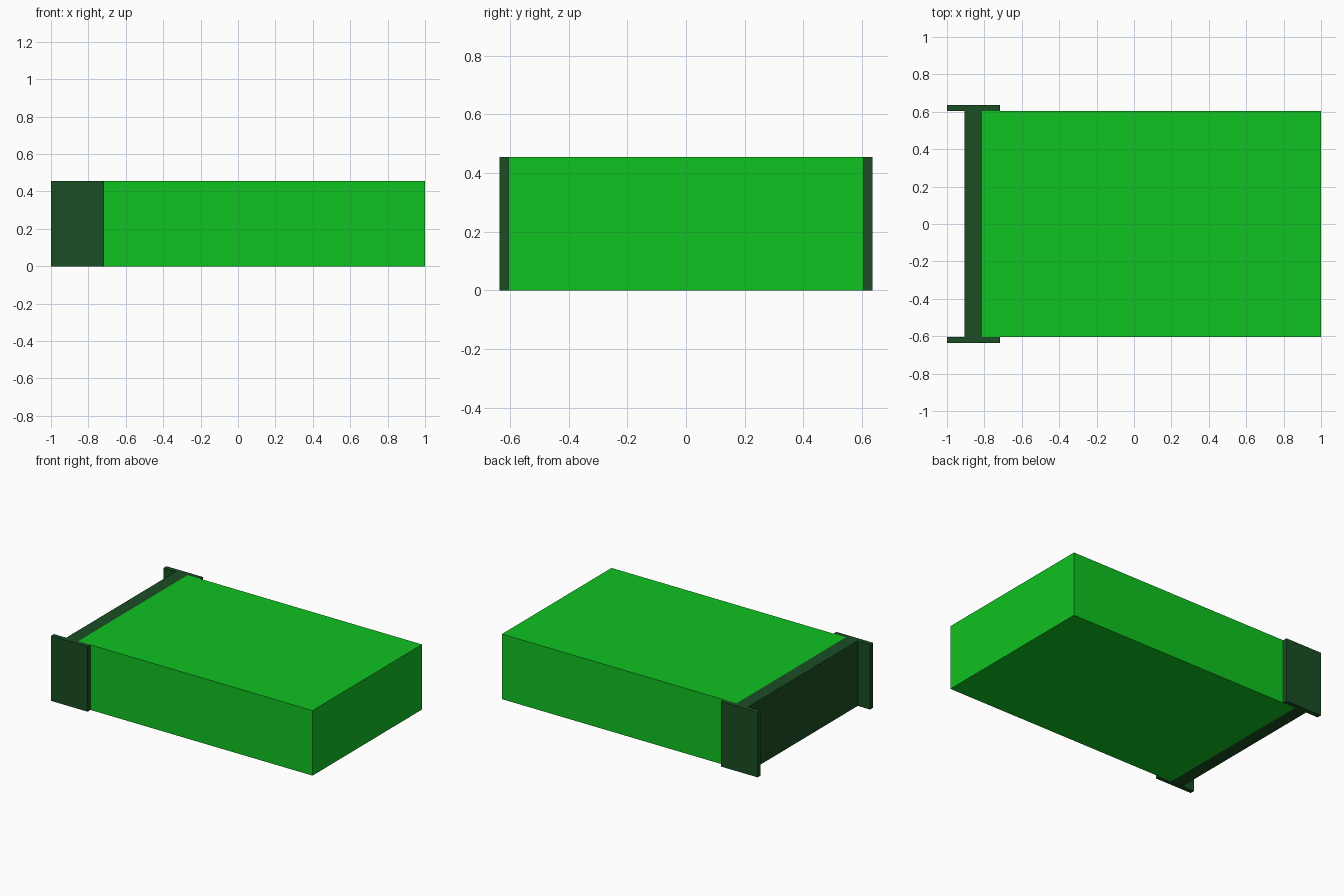
import bpy

if "Cube" in bpy.data.objects:
    bpy.data.objects.remove(bpy.data.objects["Cube"])

HEIGHT = 0.455
HALF_WIDTH = 0.605     # inner faces of the flanges
OUTER_WIDTH = 0.637    # outer faces of the flanges


def material(name, color):
    mat = bpy.data.materials.new(name)
    mat.diffuse_color = (*color, 1.0)
    mat.use_nodes = True
    mat.node_tree.nodes["Principled BSDF"].inputs["Base Color"].default_value = mat.diffuse_color
    return mat


def box(name, x, y, z, mat):
    """Axis-aligned box from (min, max) ranges."""
    ranges = (x, y, z)
    bpy.ops.mesh.primitive_cube_add(size=1, location=[(a + b) / 2 for a, b in ranges])
    obj = bpy.context.object
    obj.name = name
    obj.scale = [b - a for a, b in ranges]
    bpy.ops.object.transform_apply(location=False, rotation=False, scale=True)
    obj.data.materials.append(mat)
    return obj


green = material("bright_green", (0.005, 0.54, 0.015))
dark = material("dark_green", (0.011, 0.074, 0.017))
full_height = (0, HEIGHT)

# Main block
box("main_block", (-0.813, 1.0), (-HALF_WIDTH, HALF_WIDTH), full_height, green)

# Dark end panel behind the block
box("end_panel", (-0.905, -0.813), (-HALF_WIDTH, HALF_WIDTH), full_height, dark)

# Flanges on both sides, lapping over the block
for side, y in (("front", (-OUTER_WIDTH, -HALF_WIDTH)), ("back", (HALF_WIDTH, OUTER_WIDTH))):
    box(side + "_flange", (-1.0, -0.717), y, full_height, dark)
